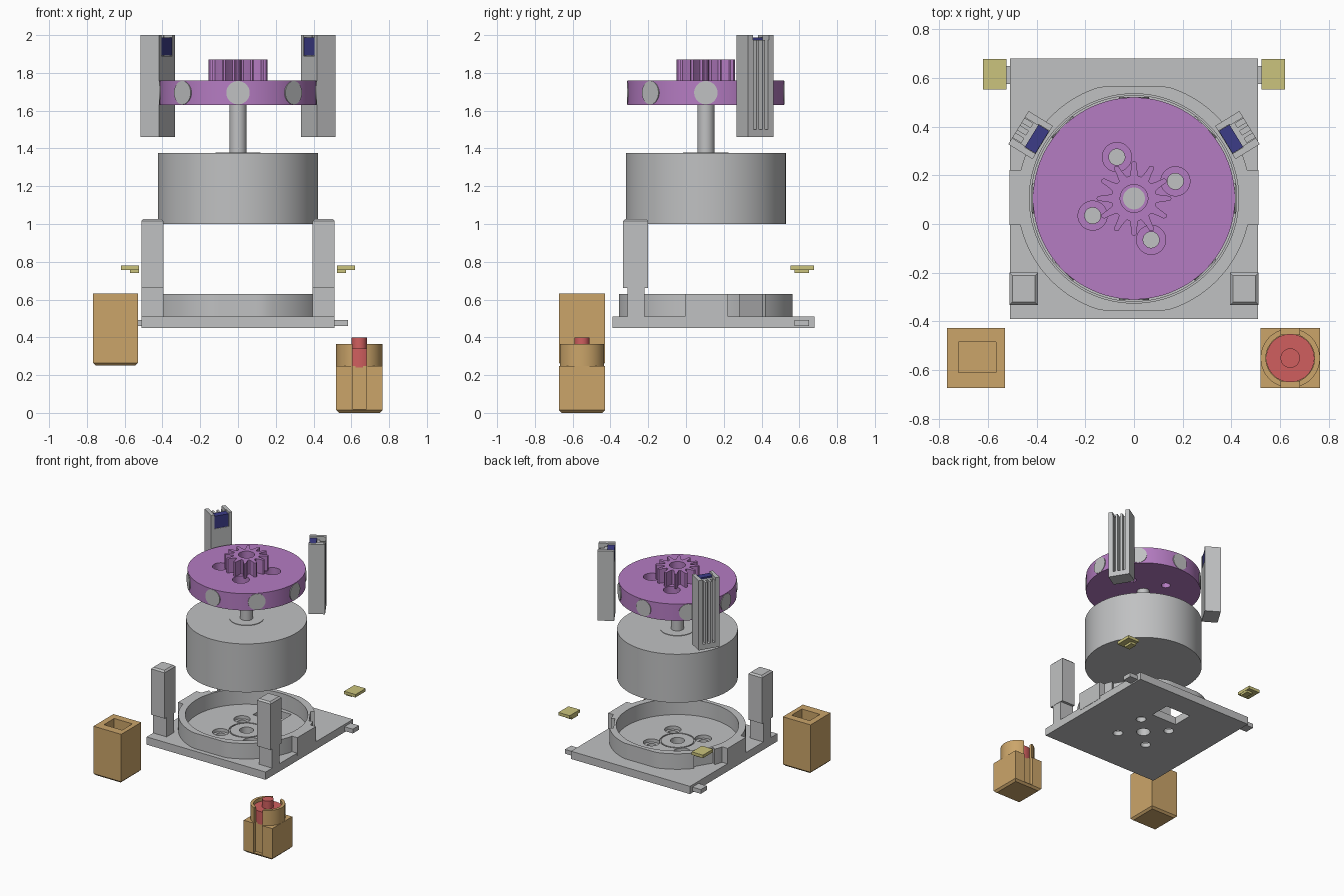
import bpy, math
from mathutils import Matrix, Vector

cube = bpy.data.objects.get("Cube")
if cube:
    bpy.data.objects.remove(cube)


def material(name, rgb):
    lin = [(c / 255 / 12.92 if c < 11 else ((c / 255 + 0.055) / 1.055) ** 2.4) for c in rgb]
    m = bpy.data.materials.new(name)
    m.use_nodes = True
    m.diffuse_color = (*lin, 1)
    m.node_tree.nodes["Principled BSDF"].inputs["Base Color"].default_value = (*lin, 1)
    return m


GREY = material("grey", (192, 193, 194))
PURPLE = material("purple", (181, 124, 194))
ORANGE = material("tan", (203, 165, 106))
RED = material("red", (208, 95, 95))
YELLOW = material("pale yellow", (203, 196, 125))
NAVY = material("navy", (60, 60, 135))
CY = 0.105          # y of the main axis
CENTRE = Vector((0, CY, 0))


def finish(ob, name, mat):
    ob.name = name
    ob.data.materials.clear()
    if mat:
        ob.data.materials.append(mat)
    return ob


def prism(name, pts, z0, z1, mat=None):
    """Extrude a flat outline between two heights."""
    n = len(pts)
    verts = [(x, y, z) for z in (z0, z1) for x, y in pts]
    faces = [tuple(reversed(range(n))), tuple(range(n, 2 * n))]
    faces += [(i, (i + 1) % n, n + (i + 1) % n, n + i) for i in range(n)]
    me = bpy.data.meshes.new(name)
    me.from_pydata(verts, [], faces)
    ob = bpy.data.objects.new(name, me)
    bpy.context.collection.objects.link(ob)
    return finish(ob, name, mat)


def box(name, x0, x1, y0, y1, z0, z1, mat=None):
    x0, x1 = sorted((x0, x1))
    return prism(name, [(x0, y0), (x1, y0), (x1, y1), (x0, y1)], z0, z1, mat)


def cyl(name, x, y, r, z0, z1, mat=None, n=64):
    ring = [math.tau * (i + 0.5) / n for i in range(n)]
    return prism(name, [(x + r * math.cos(a), y + r * math.sin(a)) for a in ring], z0, z1, mat)


def boolean(ob, tools, op="DIFFERENCE"):
    for t in tools:
        mod = ob.modifiers.new("cut", "BOOLEAN")
        mod.operation, mod.object, mod.solver = op, t, "EXACT"
        bpy.context.view_layer.objects.active = ob
        bpy.ops.object.modifier_apply(modifier=mod.name)
        bpy.data.objects.remove(t)
    return ob


def bevel(ob, width, pick):
    """Chamfer the edges whose two ends satisfy a rule."""
    import bmesh
    bm = bmesh.new()
    bm.from_mesh(ob.data)
    edges = [e for e in bm.edges if all(pick(v.co) for v in e.verts)]
    bmesh.ops.bevel(bm, geom=edges, offset=width, segments=1, affect="EDGES", profile=0.5)
    bm.to_mesh(ob.data)
    bm.free()
    return ob


def polar(r, degrees):
    a = math.radians(degrees)
    return r * math.cos(a), CY + r * math.sin(a)


def turned_box(name, angle, r0, r1, t0, t1, z0, z1, mat=None):
    """Box with radial and tangential extents about the main axis."""
    ob = box(name, r0, r1, t0, t1, z0, z1, mat)
    ob.data.transform(Matrix.Translation(CENTRE) @ Matrix.Rotation(math.radians(angle), 4, "Z"))
    return ob


SENSOR_ANGLES = {"left": 31.5, "right": 148.5}

# Base plate with bolt holes and wire opening
plate = box("base_plate", -0.51, 0.51, -0.39, 0.68, 0.45, 0.51, GREY)
cuts = [box("cut", -0.11, 0.11, 0.34, 0.5, 0.4, 0.6), cyl("cut", 0, CY, 0.05, 0.4, 0.6, n=32),
        boolean(cyl("cut", 0, CY, 0.125, 0.5, 0.55), [cyl("cut", 0, CY, 0.115, 0.4, 0.6)])]
for a in (45, 135, 225, 315):
    cuts += [cyl("cut", *polar(0.185, a), 0.036, 0.4, 0.6, n=32),
             cyl("cut", *polar(0.185, a), 0.058, 0.485, 0.6, n=32)]
boolean(plate, cuts)

# Locating ring, flattened front and back, with sensor pockets
outline = []
for i in range(96):
    x, y = polar(0.48, i * 3.75)
    outline.append((x, max(CY - 0.46, min(CY + 0.46, y))))
ring = prism("base_ring", outline, 0.505, 0.63, GREY)
boolean(ring, [cyl("cut", 0, CY, 0.43, 0.4, 0.8, n=96)]
        + [turned_box("cut", a, 0.445, 0.6, -0.08, 0.08, 0.51, 0.8) for a in SENSOR_ANGLES.values()])

for side, s in (("left", 1), ("right", -1)):
    # Side blocks, front posts and back tabs on the plate
    box(f"{side}_side_block", s * 0.44, s * 0.512, -0.005, 0.222, 0.49, 0.63, GREY)
    box(f"{side}_post_neck", s * 0.395, s * 0.51, -0.31, -0.22, 0.5, 0.66, GREY)
    bevel(box(f"{side}_post", s * 0.395, s * 0.512, -0.333, -0.2, 0.66, 1.027, GREY),
          0.012, lambda c: c.z > 1)
    box(f"{side}_back_tab", s * 0.5, s * 0.582, 0.575, 0.65, 0.46, 0.493, GREY)
    # Loose clips beside the back corners
    box(f"{side}_clip", s * 0.523, s * 0.62, 0.553, 0.677, 0.757, 0.78, YELLOW)
    box(f"{side}_clip_foot", s * 0.525, s * 0.572, 0.575, 0.65, 0.74, 0.758, YELLOW)

# Motor drum, boss and shaft
cyl("motor_drum", 0, CY, 0.424, 1.0, 1.375, GREY, 96)
cyl("motor_boss", 0, CY, 0.12, 1.37, 1.379, GREY)
cyl("motor_shaft", 0, CY, 0.045, 1.37, 1.76, GREY, 32)

# Rotor disc with counterbored holes
rotor = cyl("rotor_disc", 0, CY, 0.415, 1.63, 1.76, PURPLE, 96)
cuts = [cyl("cut", 0, CY, 0.045, 1.5, 1.9, n=32)]
for a in (22.5, 112.5, 202.5, 292.5):
    cuts += [cyl("cut", *polar(0.184, a), 0.033, 1.5, 1.9, n=32),
             cyl("cut", *polar(0.184, a), 0.06, 1.68, 1.9, n=32)]
boolean(rotor, cuts)

# Gear on the rotor
teeth = 12
outline = []
for i in range(teeth):
    for r, off in ((0.093, -11), (0.12, -6), (0.148, -4), (0.155, 0), (0.148, 4), (0.12, 6), (0.093, 11)):
        outline.append(polar(r, 90 + i * 360 / teeth + off))
gear = prism("rotor_gear", outline, 1.755, 1.87, PURPLE)
boolean(gear, [cyl("cut", 0, CY, 0.057, 1.7, 1.9, n=32)])

# Round magnets around the rotor rim
for i in range(8):
    magnet = cyl(f"rim_magnet_{i + 1}", 0, 0, 0.062, 0.38, 0.417, GREY, 40)
    magnet.data.transform(Matrix.Translation((0, CY, 1.695))
                          @ Matrix.Rotation(math.radians(45 * i), 4, "Z")
                          @ Matrix.Rotation(math.radians(90), 4, "Y"))

# Sensor pillars with wire grooves outside and a chip inside the top
for side, a in SENSOR_ANGLES.items():
    pillar = turned_box(f"{side}_sensor_pillar", a, 0.44, 0.557, -0.08, 0.08, 1.46, 2.0, GREY)
    cuts = [turned_box("cut", a, 0.43, 0.492, -0.055, 0.055, 1.89, 2.1),
            turned_box("cut", a, 0.48, 0.6, -0.05, 0.05, 1.975, 2.1)]
    cuts += [turned_box("cut", a, 0.515, 0.6, t - 0.01, t + 0.01, 1.5, 2.1) for t in (-0.036, 0, 0.036)]
    boolean(pillar, cuts)
    turned_box(f"{side}_sensor_chip", a, 0.442, 0.493, -0.054, 0.054, 1.891, 1.987, NAVY)

# Loose cap with square socket
cap = bevel(box("socket_cap", -0.768, -0.53, -0.673, -0.428, 0.25, 0.632, ORANGE),
            0.015, lambda c: c.z < 0.26)
boolean(cap, [box("cut", -0.722, -0.566, -0.61, -0.484, 0.33, 0.8)])

# Button housing: block, slotted cup and red plunger
BX, BY = 0.642, -0.551
block = bevel(box("button_block", 0.52, 0.765, -0.673, -0.428, 0, 0.248, ORANGE),
              0.015, lambda c: c.z < 0.01)
boolean(block, [box("cut", BX - 0.037, BX + 0.037, y - 0.025, y + 0.025, 0.02, 0.4)
                for y in (-0.673, -0.428)])
cup = cyl("button_cup", BX, BY, 0.122, 0.245, 0.366, ORANGE)
boolean(cup, [cyl("cut", BX, BY, 0.1, 0.2, 0.5),
              box("cut", BX - 0.037, BX + 0.037, -0.8, -0.3, 0.2, 0.5)])
cyl("button_plunger", BX, BY, 0.099, 0.24, 0.34, RED)
cyl("button_tip", BX, BY, 0.04, 0.335, 0.4, RED, 32)

# Smooth the curved walls, keep edges sharp
for ob in bpy.context.scene.objects:
    ob.select_set(ob.type == "MESH")
bpy.ops.object.shade_smooth_by_angle(angle=math.radians(25))
